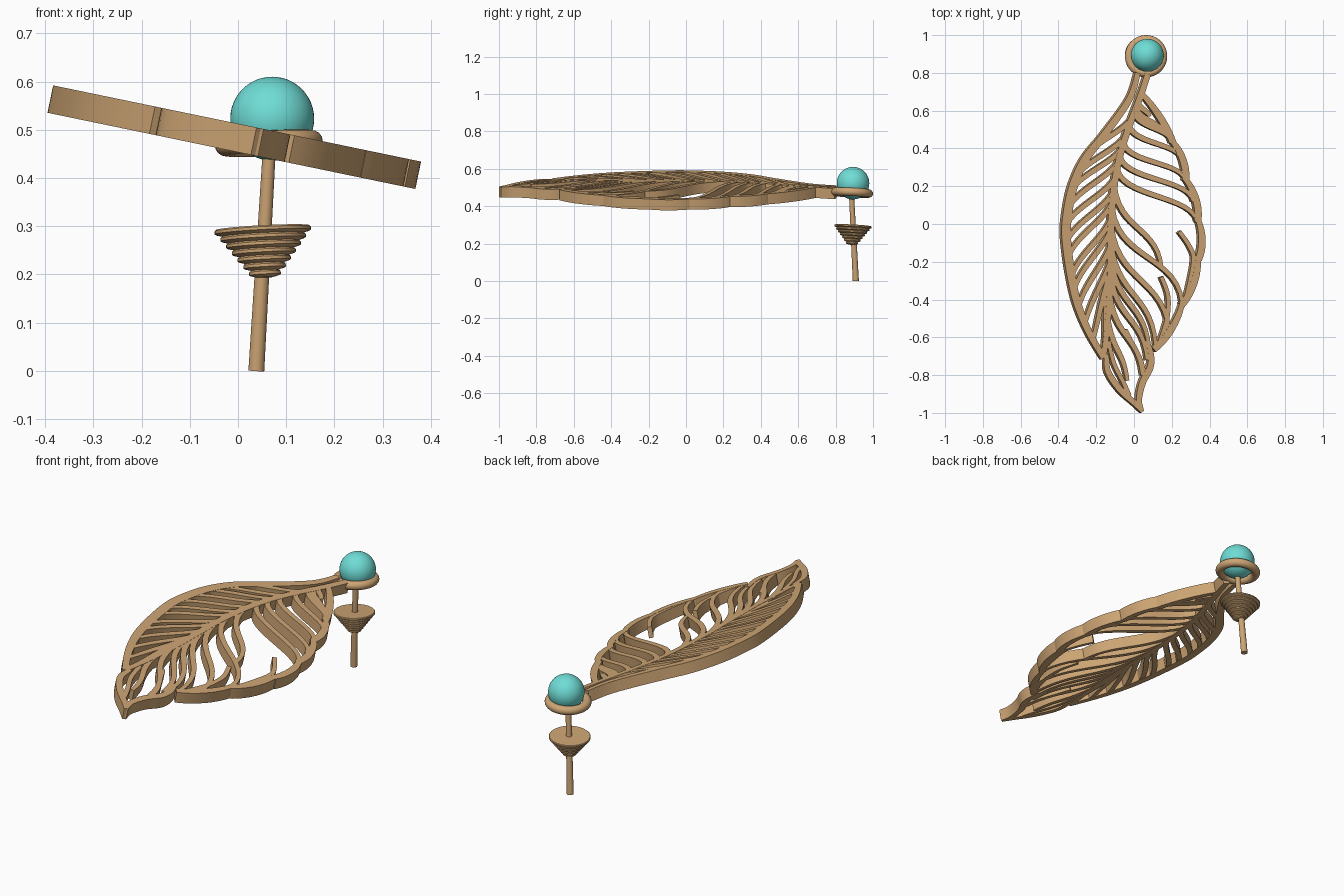
import bpy, bmesh, math
from mathutils import Vector, Matrix, Euler
from mathutils.geometry import interpolate_bezier

cube = bpy.data.objects.get("Cube")
if cube:
    bpy.data.objects.remove(cube, do_unlink=True)


def make_material(name, color):
    mat = bpy.data.materials.new(name)
    mat.use_nodes = True
    mat.diffuse_color = color
    mat.node_tree.nodes["Principled BSDF"].inputs["Base Color"].default_value = color
    return mat


bronze = make_material("warm bronze", (0.61, 0.375, 0.175, 1))
turquoise = make_material("turquoise", (0.16, 0.72, 0.67, 1))

TILT = math.radians(11.7)
LEAF = Matrix.Translation((0, 0, 0.483)) @ Matrix.Rotation(TILT, 4, 'Y')
THICK = 0.058


def add_object(name, bm, mat, matrix=Matrix()):
    bmesh.ops.recalc_face_normals(bm, faces=bm.faces)
    mesh = bpy.data.meshes.new(name)
    bm.to_mesh(mesh)
    bm.free()
    mesh.materials.append(mat)
    obj = bpy.data.objects.new(name, mesh)
    bpy.context.collection.objects.link(obj)
    obj.matrix_world = matrix
    bpy.ops.object.select_all(action='DESELECT')
    obj.select_set(True)
    bpy.context.view_layer.objects.active = obj
    bpy.ops.object.shade_smooth_by_angle(angle=math.radians(35))
    return obj


def bezier(a, b, c, d, steps=14):
    return [p.to_2d() for p in interpolate_bezier(
        *(Vector(q).to_3d() for q in (a, b, c, d)), steps)]


def spline(points):
    """Smooth path through a few points."""
    pts = [Vector(p) for p in points]
    last = len(pts) - 1
    tan = [(pts[min(i + 1, last)] - pts[max(i - 1, 0)]) / 6 for i in range(last + 1)]
    path = [pts[0]]
    for i in range(last):
        path += bezier(pts[i], pts[i] + tan[i], pts[i + 1] - tan[i + 1], pts[i + 1], 8)[1:]
    return path


def ribbon(name, path, start, end, bulge=0.0, thick=THICK):
    """Upright strip that follows a path drawn in the plane of the leaf."""
    bm = bmesh.new()
    rings = []
    last = len(path) - 1
    for i, p in enumerate(path):
        d = (path[min(i + 1, last)] - path[max(i - 1, 0)]).normalized()
        t = i / last
        half = (start + (end - start) * t + bulge * math.sin(math.pi * t)) / 2
        side = Vector((-d.y, d.x)) * half
        rings.append([bm.verts.new(((p.x + s * side.x) / math.cos(TILT),
                                    p.y + s * side.y, z * thick / 2))
                      for s, z in ((1, 1), (-1, 1), (-1, -1), (1, -1))])
    for a, b in zip(rings, rings[1:]):
        for k in range(4):
            n = (k + 1) % 4
            bm.faces.new((a[k], a[n], b[n], b[k]))
    bm.faces.new(rings[0])
    bm.faces.new(rings[-1][::-1])
    return add_object(name, bm, bronze, LEAF)


def at_height(path, y):
    return min(path, key=lambda p: abs(p.y - y))


# Leaf rim on the plain side, and the midrib
left_rim = spline([(.015, .80), (-.03, .66), (-.16, .475), (-.265, .34), (-.33, .19),
                   (-.36, .03), (-.363, -.08), (-.34, -.26), (-.305, -.42),
                   (-.245, -.57), (-.165, -.71)])
midrib = spline([(.07, .80), (.03, .68), (-.03, .52), (-.08, .36), (-.11, .20),
                 (-.127, 0), (-.13, -.2), (-.135, -.4), (-.15, -.58), (-.165, -.71)])
ribbon("left_rim", left_rim, .028, .03, .02)
ribbon("midrib", midrib, .032, .026, .006)

# Scalloped rim: one bowed strip per lobe
notches = [(.035, .69), (.195, .44), (.265, .24), (.33, .03), (.335, -.18),
           (.25, -.42), (.105, -.655)]
for i, (a, b) in enumerate(zip(notches, notches[1:])):
    a, b = Vector(a), Vector(b)
    d = (b - a).normalized()
    out = Vector((-d.y, d.x)) * (.03 if i else .02)
    ribbon(f"right_lobe_{i + 1}",
           bezier(a, a.lerp(b, .3) + out, a.lerp(b, .75) + out, b + d * .01),
           .026, .036, .006)

# Pointed tip
ribbon("tip_left_rim", spline([(-.15, -.69), (-.143, -.78), (-.08, -.875), (0, -.95),
                               (.04, -.993)]), .024, .02, .012)
ribbon("tip_right_rim", spline([(.038, -.993), (.022, -.93), (.04, -.84), (.08, -.76),
                                (.085, -.69), (.065, -.62)]), .02, .02, .016)

# Dense veins on the plain side
VEIN = THICK - .002
for i in range(13):
    y = .56 - .075 * i
    a = at_height(midrib, y)
    b = at_height(left_rim, y - .23 - .011 * i)
    drop = a.y - b.y
    ribbon(f"left_vein_{i + 1}",
           bezier(a, a + Vector((-.04, -drop * .35)), b + Vector((.035, drop * .4)), b),
           .025, .021, .004, VEIN)

# Wavy veins on the scalloped side: start height on the midrib, then the end point
right_veins = [(.64, .08, .57), (.62, .15, .48), (.58, .20, .43), (.51, .25, .34),
               (.44, .27, .23), (.37, .31, .12), (.30, .33, .01), (.20, .14, -.23),
               (.10, .25, -.42), (0, .18, -.57), (-.08, .11, -.64), (-.16, .075, -.66),
               (-.25, .065, -.72), (-.36, .04, -.80), (-.50, -.04, -.83)]
for i, (y, ex, ey) in enumerate(right_veins):
    a, b = at_height(midrib, y), Vector((ex, ey))
    drop = a.y - b.y
    ribbon(f"right_vein_{i + 1}",
           bezier(a, a + Vector((.03, -drop * .55)), b + Vector((-.02, drop * .5)), b),
           .027, .02, .004, VEIN)

# Short veins with one free end
loose = [[(.235, -.04), (.29, -.12), (.31, -.2), (.27, -.4)],
         [(.14, -.28), (.175, -.38), (.17, -.5), (.13, -.63)],
         [(-.05, -.56), (-.01, -.64), (.03, -.72), (.05, -.80)],
         [(-.14, -.62), (-.11, -.74), (-.06, -.84), (-.03, -.91)]]
for i, pts in enumerate(loose):
    ribbon(f"loose_vein_{i + 1}", spline(pts), .022, .024, 0, VEIN)


def lathe(name, profile, matrix, closed=False, segments=48):
    bm = bmesh.new()
    verts = [bm.verts.new((r, 0, z)) for r, z in profile]
    pairs = list(zip(verts, verts[1:] + verts[:1]))
    edges = [bm.edges.new(p) for p in (pairs if closed else pairs[:-1])]
    bmesh.ops.spin(bm, geom=verts + edges, axis=(0, 0, 1), cent=(0, 0, 0),
                   angle=math.tau, steps=segments)
    bmesh.ops.remove_doubles(bm, verts=bm.verts, dist=1e-5)
    return add_object(name, bm, bronze, matrix)


LEAN = Euler((math.radians(-3), math.radians(-3), 0)).to_matrix().to_4x4()

# Bead and the ring that holds it
bm = bmesh.new()
bmesh.ops.create_uvsphere(bm, u_segments=48, v_segments=24, radius=.087)
add_object("bead", bm, turquoise, Matrix.Translation((.071, .893, .523)))
circle = [(.09 + .022 * math.cos(math.tau * k / 16), .022 * math.sin(math.tau * k / 16))
          for k in range(16)]
lathe("bead_ring", circle, Matrix.Translation((.064, .888, .472)) @ LEAN, closed=True)

# Slanted ear post
foot, head = Vector((.038, .908, 0)), Vector((.065, .885, .46))
axis = head - foot
post = [(0, 0), (.0165, 0), (.0135, axis.length), (0, axis.length)]
lathe("ear_post", post, Matrix.Translation(foot)
      @ axis.to_track_quat('Z', 'Y').to_matrix().to_4x4(), segments=24)

# Stepped cone-shaped nut
layers = 7
nut = [(0, 0)]
for k in range(layers):
    r, z = .1 - .0112 * k, -.0148 * k
    nut += [(r - .003, z), (r, z - .003), (r, z - .009), (r - .003, z - .011),
            (r - .017, z - .0148)]
nut.append((0, nut[-1][1]))
lathe("post_nut", nut, Matrix.Translation((.051, .893, .297)) @ LEAN)
